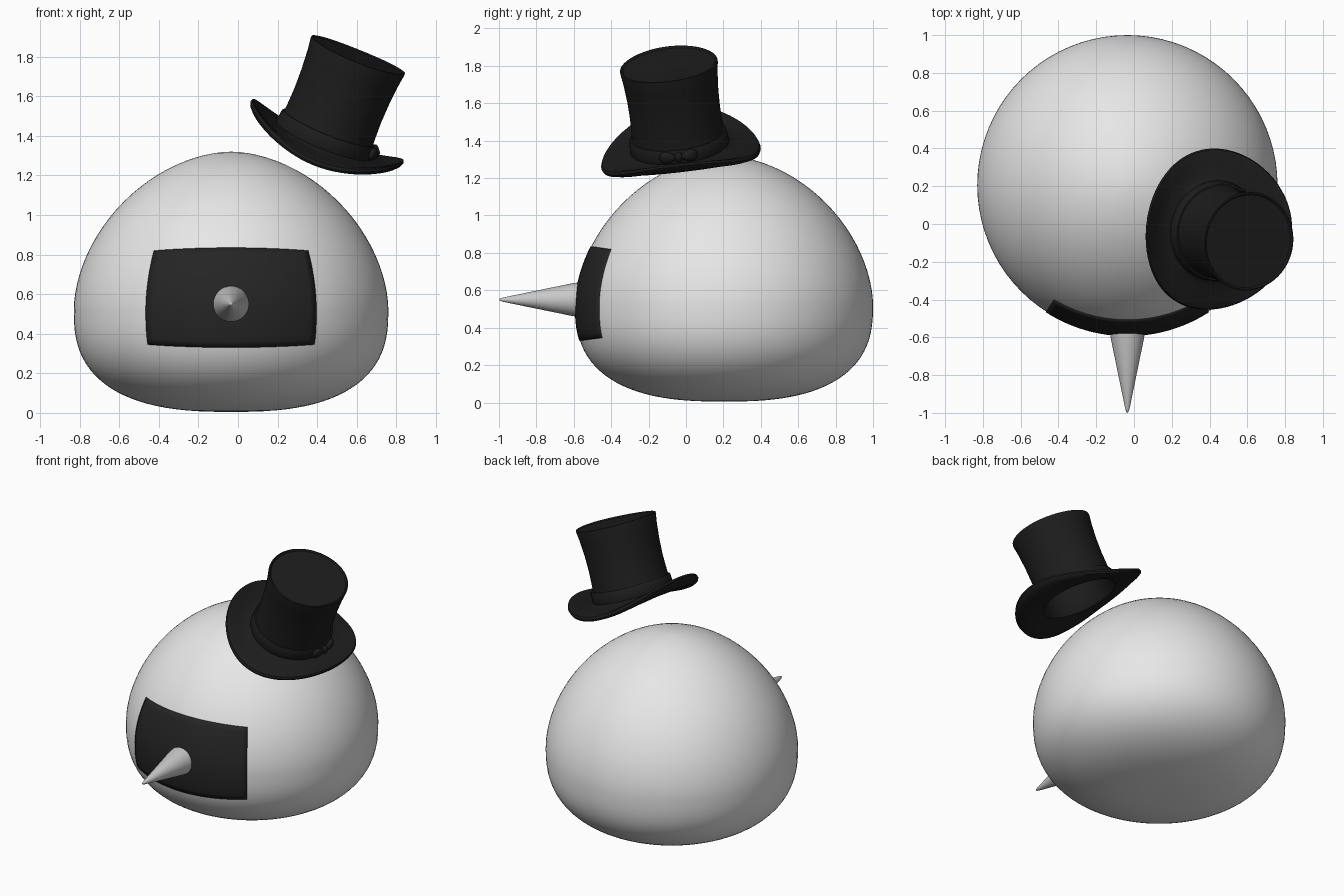
import bpy, bmesh, math
from mathutils import Matrix, Vector

if "Cube" in bpy.data.objects:
    bpy.data.objects.remove(bpy.data.objects["Cube"], do_unlink=True)


def material(name, value):
    m = bpy.data.materials.new(name)
    m.use_nodes = True
    colour = (value, value, value, 1)
    m.diffuse_color = colour
    m.node_tree.nodes["Principled BSDF"].inputs["Base Color"].default_value = colour
    return m


WHITE = material("soft white", 0.8)
GREY = material("nose grey", 0.58)
CHARCOAL = material("charcoal", 0.018)
BLACK = material("hat black", 0.012)


def finish(name, bm, mat, matrix=Matrix(), angle=40):
    bmesh.ops.remove_doubles(bm, verts=bm.verts, dist=1e-5)
    bmesh.ops.recalc_face_normals(bm, faces=bm.faces)
    bm.transform(matrix)
    mesh = bpy.data.meshes.new(name)
    bm.to_mesh(mesh)
    bm.free()
    mesh.materials.append(mat)
    ob = bpy.data.objects.new(name, mesh)
    bpy.context.collection.objects.link(ob)
    bpy.ops.object.select_all(action='DESELECT')
    ob.select_set(True)
    bpy.context.view_layer.objects.active = ob
    bpy.ops.object.shade_smooth_by_angle(angle=math.radians(angle))
    return ob


def grid(rows, closed):
    """Skin a list of equal-length point rows."""
    bm = bmesh.new()
    vs = [[bm.verts.new(p) for p in row] for row in rows]
    n = len(rows[0])
    for a, b in zip(vs, vs[1:]):
        for j in range(n if closed else n - 1):
            k = (j + 1) % n
            bm.faces.new((a[j], a[k], b[k], b[j]))
    return bm


def lathe(profile, steps=64, warp=lambda r, t: 0, oval=0):
    turns = [2 * math.pi * i / steps for i in range(steps)]
    return grid([[(r * math.cos(t) * (1 - oval), r * math.sin(t), z + warp(r, t))
                  for t in turns] for r, z in profile], True)


# Body: round on top, squashed and flatter underneath
CX, CY, R, MID, UP, DOWN = -0.035, 0.205, 0.795, 0.52, 0.8, 0.515
BASE = Matrix.Translation((CX, CY, 0))


def body_radius(z):
    t, p = ((z - MID) / UP, 1.82) if z > MID else ((MID - z) / DOWN, 2.6)
    return R * max(0, 1 - t ** p) ** (1 / p)


profile = []
for i in range(-24, 25):
    a = i / 24 * math.pi / 2
    p, h = (1.82, UP) if i > 0 else (2.6, DOWN)
    s = abs(math.sin(a)) ** (2 / p)
    r = R * max(0, math.cos(a)) ** (2 / p) if abs(i) < 24 else 0
    profile.append((r, MID + math.copysign(h * s, i)))
finish("body", lathe(profile, 80), WHITE, BASE, 60)

# Face panel: thin dark plate hugging the front of the body
rows = []
for i in range(17):
    row = []
    for j in range(25):
        u = j / 12 - 1
        bulge = 0.015 * (1 - u * u)
        low, high = 0.345 - bulge, 0.82 + bulge
        z = low + (high - low) * i / 16
        a = math.radians(32.7) * u
        r = body_radius(z) + 0.004
        row.append((r * math.sin(a), -r * math.cos(a), z))
    rows.append(row)
panel = finish("face_panel", grid(rows, False), CHARCOAL, BASE)
shell = panel.modifiers.new("thickness", 'SOLIDIFY')
shell.thickness = 0.009
shell.offset = -1

# Nose: long pointed cone
nose = [(0, 0), (0.094, 0), (0.088, 0.05), (0.045, 0.26), (0.012, 0.42), (0.006, 0.44), (0, 0.445)]
finish("nose", lathe(nose, 32), GREY,
       Matrix.Translation((CX, -0.555, 0.55)) @ Matrix.Rotation(math.pi / 2, 4, 'X'))

# Tilted hat frame
HAT = (Matrix.Translation((0.43, -0.035, 1.37)) @ Matrix.Rotation(math.radians(22), 4, 'Y')
       @ Matrix.Rotation(math.radians(7), 4, 'X'))


def brim_curl(r, t):
    u = max(0, (r - 0.2) / 0.22)
    return u * u * (0.055 * math.cos(2 * t) - 0.008)


# Hat: hollow crown and brim, sides of the brim rolled up
crown = [(0, 0.4), (0.19, 0.4), (0.225, 0.37), (0.215, 0.2), (0.225, 0.03), (0.25, -0.022),
         (0.3, -0.034), (0.36, -0.034), (0.405, -0.024), (0.424, -0.012), (0.43, 0.003),
         (0.424, 0.016), (0.41, 0.016), (0.36, -0.002), (0.3, -0.004), (0.265, 0),
         (0.252, 0.015), (0.246, 0.1), (0.243, 0.2), (0.246, 0.3), (0.254, 0.4),
         (0.263, 0.465), (0.262, 0.474), (0.255, 0.476), (0.247, 0.468), (0, 0.466)]
finish("hat", lathe(crown, 72, brim_curl, 0.03), BLACK, HAT)

# Hat band
band = [(0.245, 0), (0.264, 0), (0.267, 0.008), (0.261, 0.068), (0.256, 0.074), (0.24, 0.074)]
finish("hat_band", lathe(band, 72, brim_curl, 0.03), BLACK, HAT)


# Bow on the side of the band
def blob(name, y, size, turn=0):
    bm = bmesh.new()
    bmesh.ops.create_uvsphere(bm, u_segments=20, v_segments=12, radius=1)
    for v in bm.verts:
        # loops flare away from the knot
        if y:
            v.co.z *= 0.8 + 0.3 * v.co.y * math.copysign(1, y)
    place = (Matrix.Translation((0.265 - abs(y) * 0.12, y, 0.045))
             @ Matrix.Rotation(turn, 4, 'Z') @ Matrix.Diagonal(Vector((*size, 1))))
    finish(name, bm, BLACK, HAT @ place)


blob("bow_knot", 0, (0.024, 0.022, 0.028))
for side, label in ((-1, "front"), (1, "back")):
    blob("bow_loop_" + label, side * 0.057, (0.022, 0.046, 0.04), side * 0.2)
